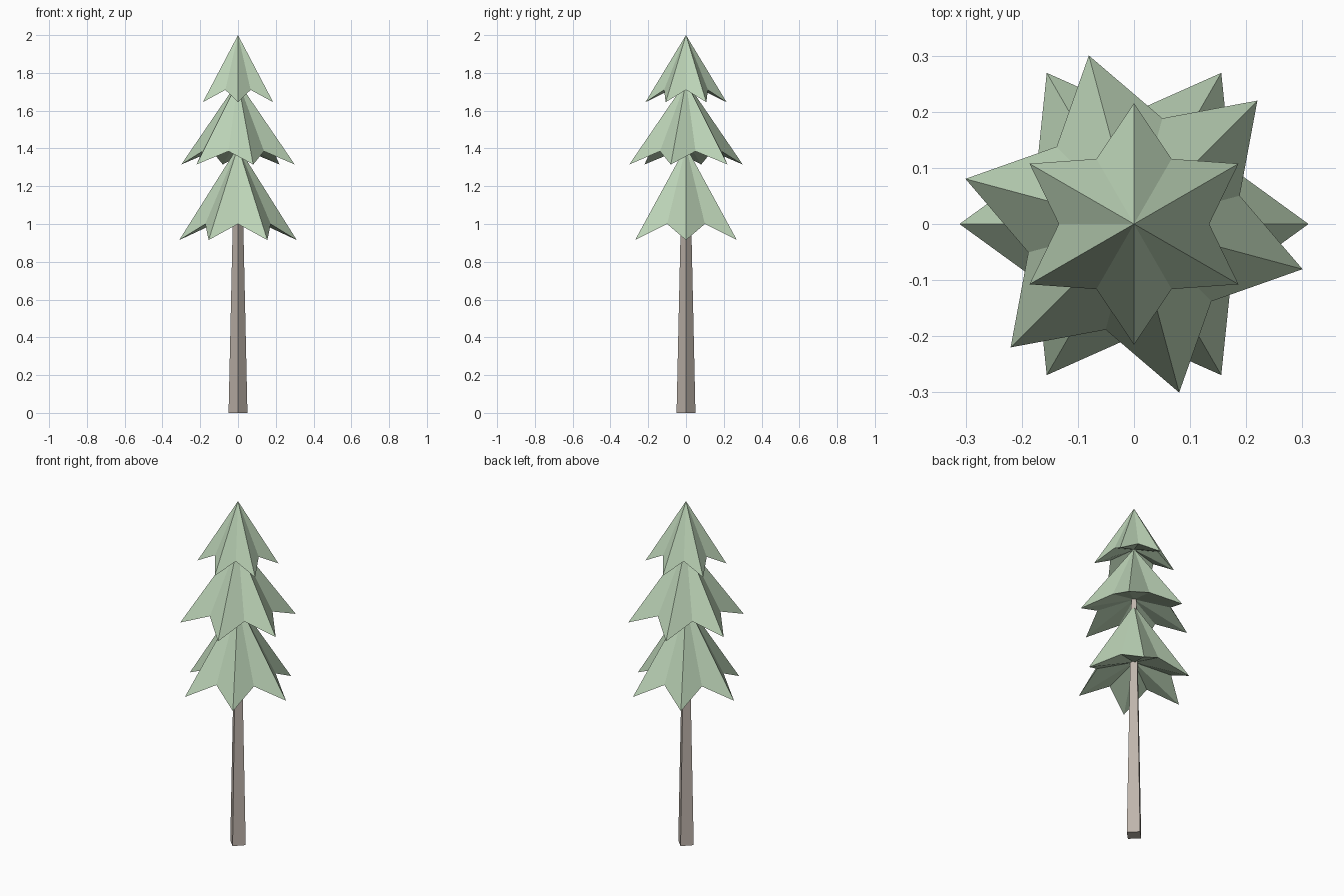
import bpy, bmesh
from math import cos, sin, radians

if "Cube" in bpy.data.objects:
    bpy.data.objects.remove(bpy.data.objects["Cube"])


def material(name, color):
    m = bpy.data.materials.new(name)
    m.diffuse_color = color
    m.use_nodes = True
    m.node_tree.nodes["Principled BSDF"].inputs["Base Color"].default_value = m.diffuse_color
    return m


def finish(bm, name, mat):
    bmesh.ops.recalc_face_normals(bm, faces=bm.faces)
    mesh = bpy.data.meshes.new(name)
    bm.to_mesh(mesh)
    bm.free()
    mesh.materials.append(mat)
    obj = bpy.data.objects.new(name, mesh)
    bpy.context.collection.objects.link(obj)
    return obj


def foliage_tier(name, apex, under, r_tip, z_tip, r_notch, z_notch, turn, mat):
    """Six-pointed star cone with drooping tips and a hollow underside."""
    bm = bmesh.new()
    rim = []
    for i in range(12):
        r, z = (r_notch, z_notch) if i % 2 else (r_tip, z_tip)
        a = radians(turn + 30 * i)
        rim.append(bm.verts.new((r * cos(a), r * sin(a), z)))
    top = bm.verts.new((0, 0, apex))
    bottom = bm.verts.new((0, 0, under))
    for i in range(12):
        a, b = rim[i], rim[(i + 1) % 12]
        bm.faces.new((a, b, top))
        bm.faces.new((b, a, bottom))
    return finish(bm, name, mat)


green = material("needles", (0.50, 0.65, 0.47, 1))
brown = material("bark", (0.52, 0.46, 0.41, 1))

# Tapered four-sided trunk, corners on the axes
bm = bmesh.new()
rings = [[bm.verts.new((r * cos(radians(90 * i)), r * sin(radians(90 * i)), z))
          for i in range(4)] for r, z in ((0.05, 0), (0.017, 1.5))]
for i in range(4):
    j = (i + 1) % 4
    bm.faces.new((rings[0][i], rings[0][j], rings[1][j], rings[1][i]))
for ring in rings:
    bm.faces.new(ring)
finish(bm, "trunk", brown)

# Three tiers of branches
foliage_tier("lower_branches", 1.41, 1.06, 0.311, 0.915, 0.20, 1.00, 0, green)
foliage_tier("middle_branches", 1.755, 1.445, 0.311, 1.315, 0.195, 1.385, 45, green)
foliage_tier("top_branches", 2.0, 1.75, 0.215, 1.645, 0.134, 1.71, 30, green)
